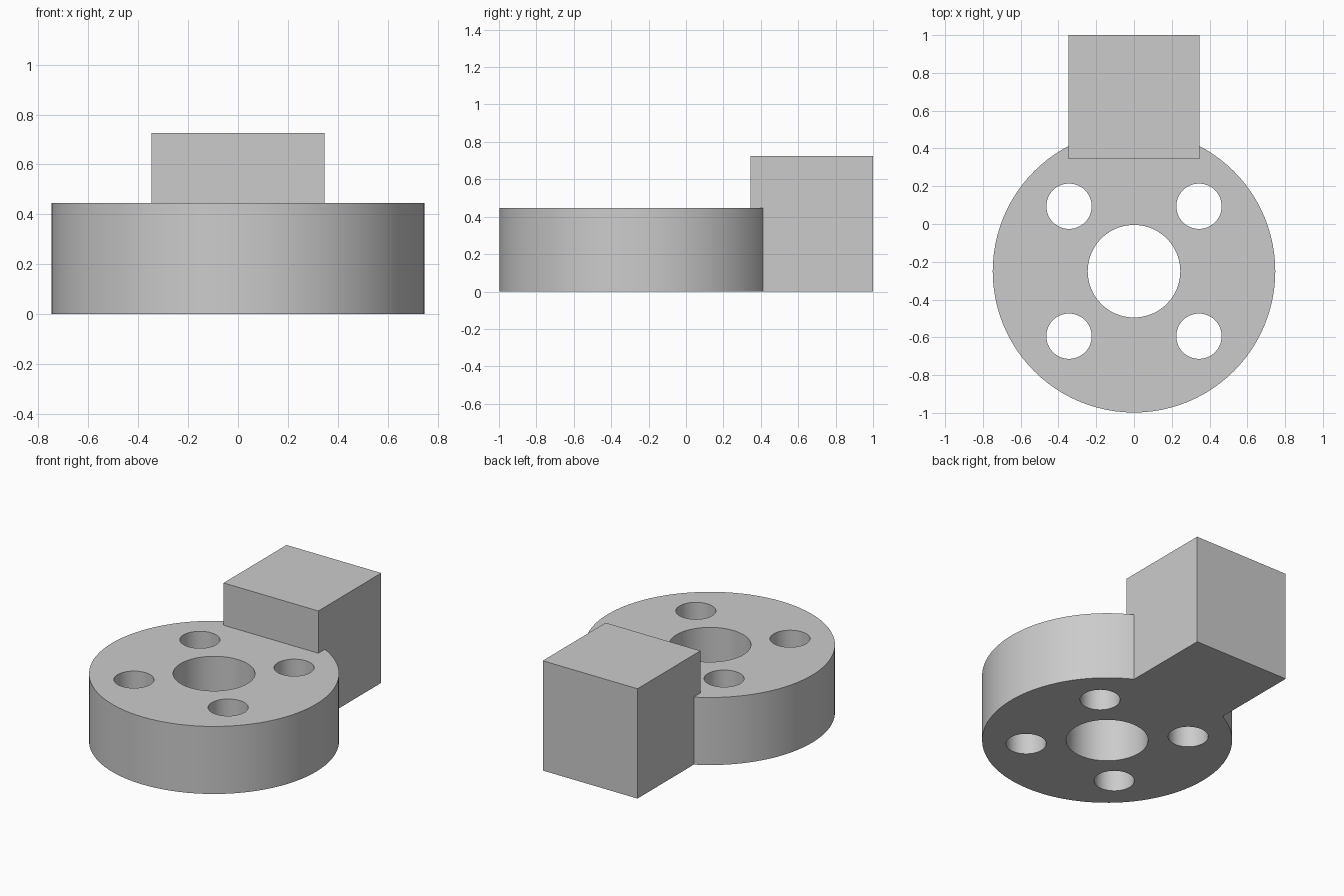
import bpy
import math

cube = bpy.data.objects.get("Cube")
if cube:
    bpy.data.objects.remove(cube, do_unlink=True)

CENTRE_Y = -0.25
DISC_RADIUS, DISC_HEIGHT = 0.748, 0.446
BLOCK_HALF_WIDTH, BLOCK_FRONT, BLOCK_HEIGHT = 0.346, 0.344, 0.725
BORE_RADIUS, BOLT_RADIUS, BOLT_OFFSET = 0.245, 0.12, 0.344

grey = bpy.data.materials.new("plain grey")
grey.use_nodes = True
colour = (0.6, 0.6, 0.6, 1)
grey.diffuse_color = colour
grey.node_tree.nodes["Principled BSDF"].inputs["Base Color"].default_value = colour


def cylinder(name, radius, x, y, bottom, top, sides):
    bpy.ops.mesh.primitive_cylinder_add(
        vertices=sides, radius=radius, depth=top - bottom,
        location=(x, y, (bottom + top) / 2))
    obj = bpy.context.object
    obj.name = name
    obj.data.materials.append(grey)
    return obj


def combine(target, tool, operation):
    """Apply a boolean to the target, then drop the tool."""
    mod = target.modifiers.new(operation.lower(), "BOOLEAN")
    mod.operation, mod.solver, mod.object = operation, "EXACT", tool
    bpy.context.view_layer.objects.active = target
    bpy.ops.object.modifier_apply(modifier=mod.name)
    bpy.data.objects.remove(tool, do_unlink=True)


# Round flange body
flange = cylinder("flange_with_block", DISC_RADIUS, 0, CENTRE_Y, 0, DISC_HEIGHT, 96)

# Rear block, merged with the flange and flush with its underside
depth = 1 - BLOCK_FRONT
bpy.ops.mesh.primitive_cube_add(
    size=1, location=(0, BLOCK_FRONT + depth / 2, BLOCK_HEIGHT / 2),
    scale=(2 * BLOCK_HALF_WIDTH, depth, BLOCK_HEIGHT))
block = bpy.context.object
block.data.materials.append(grey)
combine(flange, block, "UNION")

# Central bore and four bolt holes, all the way through
holes = [(BORE_RADIUS, 0, 0, 72)]
holes += [(BOLT_RADIUS, sx * BOLT_OFFSET, sy * BOLT_OFFSET, 48)
          for sx in (-1, 1) for sy in (-1, 1)]
for radius, x, y, sides in holes:
    cutter = cylinder("hole_cutter", radius, x, CENTRE_Y + y, -0.1, DISC_HEIGHT + 0.1, sides)
    combine(flange, cutter, "DIFFERENCE")

# Smooth round walls, crisp edges
bpy.ops.object.select_all(action="DESELECT")
flange.select_set(True)
bpy.context.view_layer.objects.active = flange
bpy.ops.object.shade_smooth_by_angle(angle=math.radians(30))
